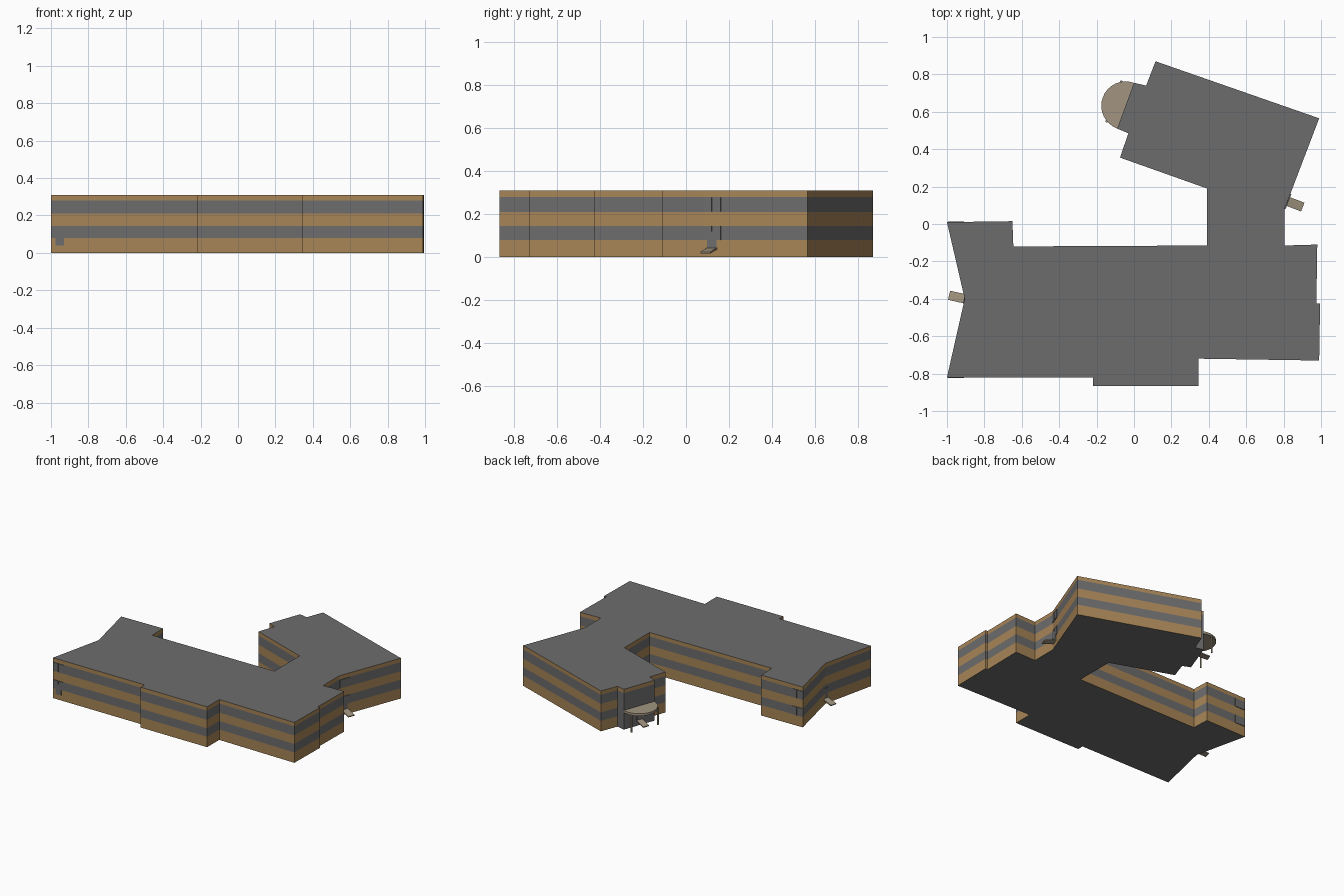
import bpy, bmesh, math
from mathutils import Vector, Matrix

cube = bpy.data.objects.get("Cube")
if cube:
    bpy.data.objects.remove(cube, do_unlink=True)


def material(name, rgb):
    m = bpy.data.materials.new(name)
    m.use_nodes = True
    m.diffuse_color = (*rgb, 1)
    m.node_tree.nodes["Principled BSDF"].inputs["Base Color"].default_value = (*rgb, 1)
    return m


TAN = material("tan brick", (0.39, 0.235, 0.095))
GREY = material("grey glass and roof", (0.152, 0.152, 0.152))
STONE = material("pale stone", (0.36, 0.3, 0.215))


def finish(bm, name, mats):
    bmesh.ops.recalc_face_normals(bm, faces=bm.faces)
    me = bpy.data.meshes.new(name)
    bm.to_mesh(me)
    bm.free()
    for m in mats:
        me.materials.append(m)
    ob = bpy.data.objects.new(name, me)
    bpy.context.collection.objects.link(ob)
    return ob


def box(name, size, matrix, mat):
    bm = bmesh.new()
    bmesh.ops.create_cube(bm, size=1)
    bm.transform(matrix @ Matrix.Diagonal((*size, 1)))
    return finish(bm, name, [mat])


# Footprint, counter-clockwise from the front right corner
outline = [(-1, -.82), (-.22, -.82), (-.22, -.867), (.345, -.867), (.345, -.72),
           (.99, -.73), (.995, -.425), (.975, -.425), (.98, -.11), (.805, -.115),
           (.805, .08), (.99, .565), (.115, .87), (.065, .74), (0, .755),
           (-.09, .51), (-.03, .485), (-.075, .355), (.39, .19), (.39, -.115),
           (-.645, -.12), (-.65, .015), (-1, .01), (-.905, -.4)]
levels = [0, .08, .145, .21, .28, .31]
ENTRANCE = (13, 14, 15)      # wall sections that are glazed from the ground up

# Main building: stacked storeys, brick and window bands alternating
bm = bmesh.new()
rings = [[bm.verts.new((x, y, z)) for x, y in outline] for z in levels]
n = len(outline)
for k in range(len(levels) - 1):
    for i in range(n):
        j = (i + 1) % n
        f = bm.faces.new((rings[k][i], rings[k][j], rings[k + 1][j], rings[k + 1][i]))
        glazed = k % 2 == 1 or (i in ENTRANCE and k < 4)
        f.material_index = 1 if glazed else 0
for ring in (rings[0], rings[-1]):
    bm.faces.new(ring).material_index = 1
finish(bm, "building", [TAN, GREY])


def wall_frame(x, y, nx, ny):
    """Local axes on a wall: x along it, y outward, z up."""
    out = Vector((nx, ny, 0)).normalized()
    along = out.cross(Vector((0, 0, 1)))
    m = Matrix((along, out, (0, 0, 1))).transposed().to_4x4()
    return Matrix.Translation((x, y, 0)) @ m


def door(name, frame):
    box(name + "_door", (.046, .006, .08), frame @ Matrix.Translation((0, .001, .08)), GREY)


def panes(name, frame):
    for z in (.1125, .245):
        for side in (-1, 1):
            box(name + "_pane", (.042, .006, .065),
                frame @ Matrix.Translation((side * .022, .001, z)), GREY)


def ramp(name, frame):
    tilt = Matrix.Translation((0, .042, .031)) @ Matrix.Rotation(-.22, 4, 'X')
    box(name + "_ramp", (.05, .088, .008), frame @ tilt, STONE)


# Entrances, each with a door; the outer ones have a sloping ramp
doors = {
    "front": (wall_frame(-.952, -.82, 0, -1), True, False),
    "left": (wall_frame(.822, .121, .934, -.356), True, True),
    "right": (wall_frame(-.905, -.4, -.975, .22), True, True),
    "canopy": (wall_frame(-.045, .6325, -.939, .345), True, True),
    "back": (wall_frame(-.952, .0107, 0, 1), False, False),
}
for name, (frame, has_door, has_ramp) in doors.items():
    if has_door:
        door(name, frame)
    if name != "canopy" and name != "right":
        panes(name, frame)
    if has_ramp:
        ramp(name, frame)

# Half-round canopy over the rear entrance
frame = doors["canopy"][0]
bm = bmesh.new()
arc = [bm.verts.new((.13 * math.cos(math.pi * t / 16), .13 * math.sin(math.pi * t / 16), .13))
       for t in range(17)]
face = bm.faces.new(arc)
top = bmesh.ops.extrude_face_region(bm, geom=[face])["geom"]
bmesh.ops.translate(bm, vec=(0, 0, .018), verts=[v for v in top if isinstance(v, bmesh.types.BMVert)])
bm.transform(frame)
finish(bm, "canopy", [STONE])

# Canopy posts
for side in (-1, 1):
    bm = bmesh.new()
    bmesh.ops.create_cone(bm, cap_ends=True, segments=10, radius1=.007, radius2=.007, depth=.132)
    bm.transform(frame @ Matrix.Translation((side * .113, .066, .066)))
    finish(bm, "canopy_post", [STONE])
